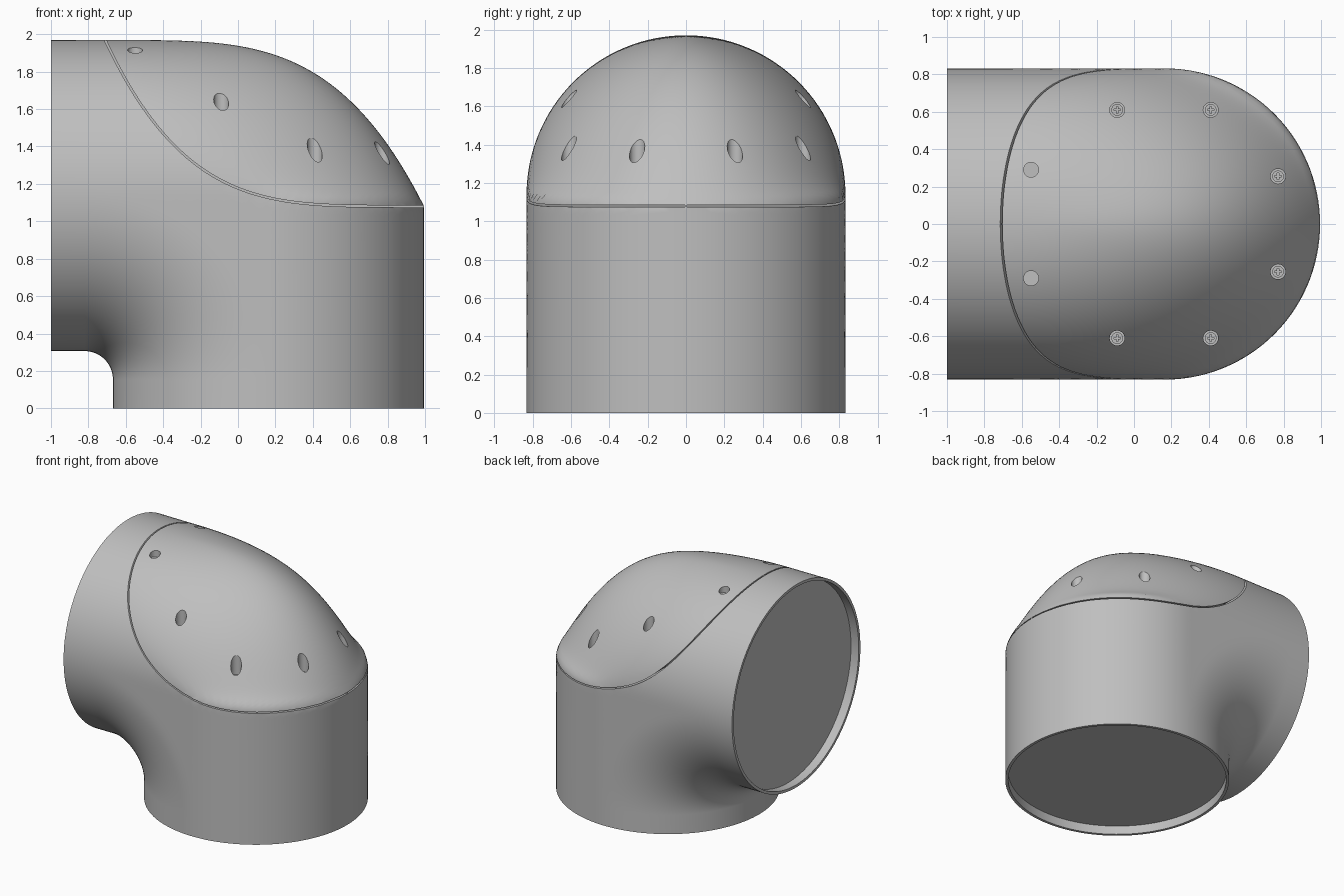
import bpy, bmesh
from math import sin, cos, pi, sqrt, radians
from mathutils import Matrix, Vector

if "Cube" in bpy.data.objects:
    bpy.data.objects.remove(bpy.data.objects["Cube"])

R = 0.832                  # pipe radius
AXIS_X, AXIS_Z = 0.163, 1.137
PX, PZ = -0.82, 0.155      # pivot of the inner bend
S0 = AXIS_X - PX           # pivot to pipe axis
BASE, TOP = 1.08, AXIS_Z + R
WALL, RECESS = 0.022, 0.07
HALF, TURNS = 64, 120


def material(name, value):
    m = bpy.data.materials.new(name)
    m.use_nodes = True
    m.diffuse_color = (value, value, value, 1)
    m.node_tree.nodes["Principled BSDF"].inputs["Base Color"].default_value = m.diffuse_color
    return m


grey = material("grey plastic", 0.52)


def make_object(name, bm):
    bmesh.ops.recalc_face_normals(bm, faces=bm.faces)
    mesh = bpy.data.meshes.new(name)
    bm.to_mesh(mesh)
    bm.free()
    mesh.materials.append(grey)
    obj = bpy.data.objects.new(name, mesh)
    bpy.context.collection.objects.link(obj)
    return obj


def select(obj):
    bpy.ops.object.select_all(action='DESELECT')
    obj.select_set(True)
    bpy.context.view_layer.objects.active = obj


def carve(obj, cutter):
    cutter.hide_render = True
    select(obj)
    mod = obj.modifiers.new("carve", 'BOOLEAN')
    mod.operation, mod.solver, mod.object = 'DIFFERENCE', 'EXACT', cutter
    bpy.ops.object.modifier_apply(modifier=mod.name)
    bpy.data.objects.remove(cutter)


# Shape rules: end profile, seam line and half width of the outer bend
def end_x(z):
    if z <= BASE:
        return AXIS_X + R
    return -0.7 + 1.695 * (max(0, TOP - z) / (TOP - BASE)) ** (1 / 3.8)


def seam_x(z):
    return 0.99 - 1.7 * (max(0, z - BASE) / (TOP - BASE)) ** (1 / 4.1)


def seam_z(x):
    return BASE + (TOP - BASE) * (max(0, 0.99 - x) / 1.7) ** 4.1


def half_width(x, z):
    w = sqrt(max(0, R * R - max(0, z - AXIS_Z) ** 2))
    start = min(AXIS_X, seam_x(z))
    if x <= start:
        return w
    k = (x - start) / max(1e-6, end_x(z) - start)
    return w * sqrt(max(0, 1 - k * k))


def bisect(inside, lo, hi):
    for _ in range(40):
        mid = (lo + hi) / 2
        lo, hi = (mid, hi) if inside(mid) else (lo, mid)
    return lo


# Cross-sections: plain circle at the pipe ends, shaped in the bend
def ring(ox, oz, angle, radius=None):
    dx, dz = sin(angle), cos(angle)

    def inside(s):
        z = oz + s * dz
        return z < TOP and ox + s * dx < end_x(z)

    reach = radius or bisect(inside, S0, 3) - S0
    pts = []
    for i in range(HALF + 1):
        t = -pi / 2 + pi * i / HALF
        if radius or t <= 0:
            rad = radius or R
            s, w = S0 + rad * sin(t), rad * cos(t)
        else:
            s = S0 + reach * sin(t)
            w = half_width(ox + s * dx, oz + s * dz)
        if i == HALF:
            w = 0
        pts.append((ox + s * dx, w, oz + s * dz))
    pts[0] = (pts[0][0], 0, pts[0][2])
    return pts + [(x, -y, z) for x, y, z in reversed(pts[1:-1])]


# Elbow body with recessed, closed pipe ends
sections = [ring(-1 + RECESS, PZ, 0, R - WALL), ring(-1, PZ, 0, R - WALL), ring(-1, PZ, 0, R)]
sections += [ring(PX, PZ, pi / 2 * i / TURNS) for i in range(TURNS + 1)]
sections += [ring(PX, 0, pi / 2, R), ring(PX, 0, pi / 2, R - WALL),
             ring(PX, RECESS, pi / 2, R - WALL)]
bm = bmesh.new()
loops = [[bm.verts.new(p) for p in sec] for sec in sections]
n = len(loops[0])
for a, b in zip(loops, loops[1:]):
    for i in range(n):
        j = (i + 1) % n
        bm.faces.new((a[i], a[j], b[j], b[i]))
bm.faces.new(loops[0])
bm.faces.new(loops[-1])
body = make_object("elbow_body", bm)

# Cutter for the cover seam: a thin curved sheet on each side
bm = bmesh.new()
for side in (1, -1):
    rows = []
    for i in range(61):
        x = -0.76 + 1.8 * i / 60
        tangent = Vector((0.02, seam_z(x + 0.01) - seam_z(x - 0.01))).normalized()
        row = []
        for off, y in ((1, 0.004), (1, 1), (-1, 1), (-1, 0.004)):
            row.append(bm.verts.new((x - tangent.y * off * 0.005, side * y,
                                     seam_z(x) + tangent.x * off * 0.005)))
        rows.append(row)
    for a, b in zip(rows, rows[1:]):
        for i in range(4):
            j = (i + 1) % 4
            bm.faces.new((a[i], a[j], b[j], b[i]))
    bm.faces.new(rows[0])
    bm.faces.new(rows[-1])
carve(body, make_object("seam_cutter", bm))

# Screw holes drilled straight down, with heads and cross slots
holes, heads, slots = bmesh.new(), bmesh.new(), bmesh.new()


def cylinder(target, x, y, radius, bottom, height):
    bmesh.ops.create_cone(target, cap_ends=True, segments=32, radius1=radius, radius2=radius,
                          depth=height, matrix=Matrix.Translation((x, y, bottom + height / 2)))


for x, y, depth, has_screw in ((-0.55, 0.29, 0.04, False), (-0.09, 0.61, 0.11, True),
                               (0.41, 0.61, 0.12, True), (0.77, 0.255, 0.12, True)):
    surface = bisect(lambda z: x < end_x(z) and half_width(x, z) > y, BASE, TOP)
    floor = surface - depth
    for side in (1, -1):
        cylinder(holes, x, side * y, 0.04, floor, 0.6)
        if has_screw:
            cylinder(heads, x, side * y, 0.031, floor - 0.01, 0.04)
            for sx, sy in ((0.036, 0.009), (0.009, 0.036)):
                bmesh.ops.create_cube(slots, size=1, matrix=Matrix.Translation(
                    (x, side * y, floor + 0.03)) @ Matrix.Diagonal((sx, sy, 0.03, 1)))
carve(body, make_object("hole_cutter", holes))
screws = make_object("screw_heads", heads)
slot_cutter = make_object("slot_cutter", slots)
select(screws)
slot_mod = screws.modifiers.new("slots", 'BOOLEAN')
slot_mod.operation, slot_mod.solver, slot_mod.object = 'DIFFERENCE', 'EXACT', slot_cutter
slot_mod.use_self = True
bpy.ops.object.modifier_apply(modifier=slot_mod.name)
bpy.data.objects.remove(slot_cutter)

for obj in (body, screws):
    select(obj)
    bpy.ops.object.shade_smooth_by_angle(angle=radians(30))
